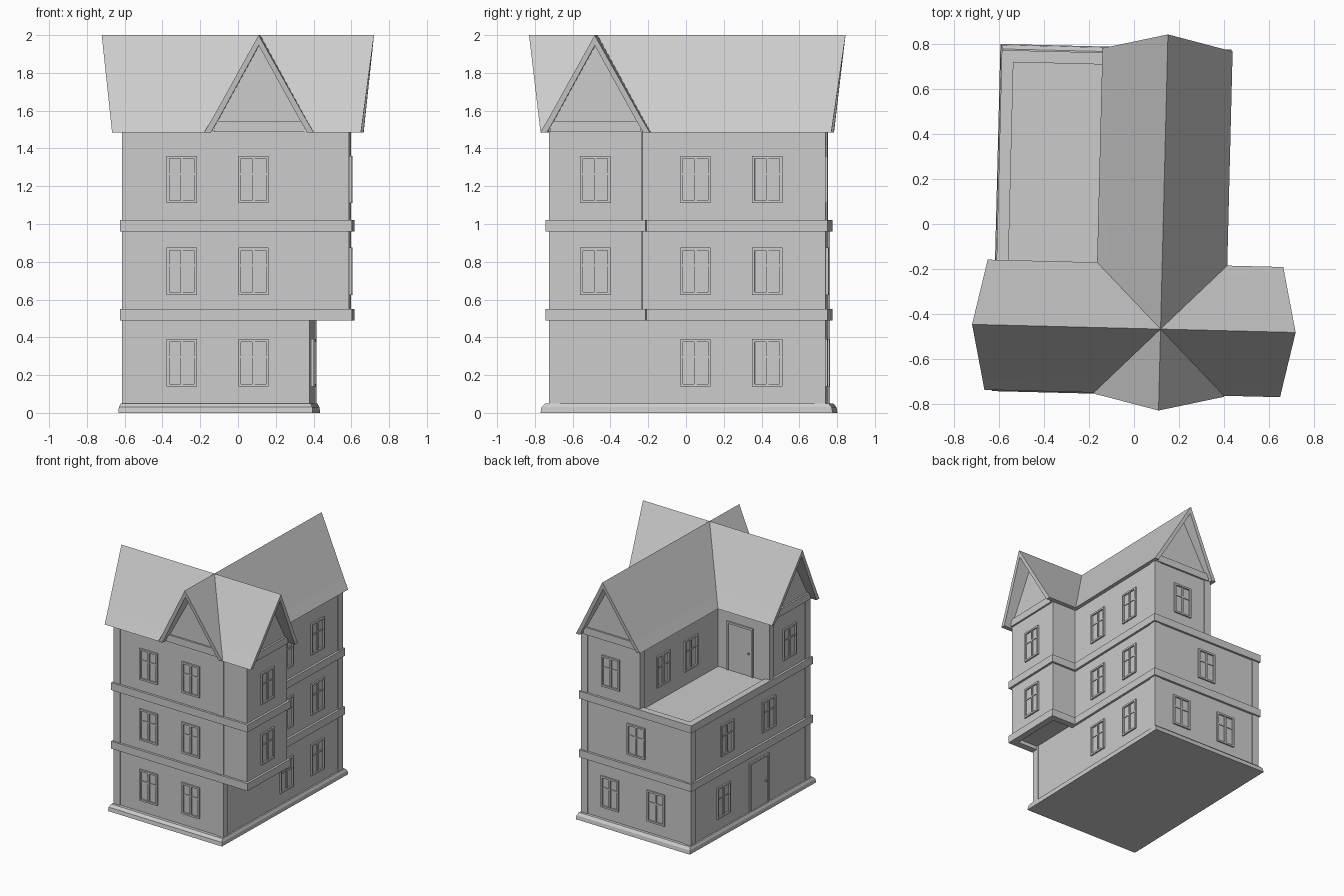
import bpy, bmesh, math
from mathutils import Matrix, Vector

if "Cube" in bpy.data.objects:
    bpy.data.objects.remove(bpy.data.objects["Cube"])

TURN = Matrix.Rotation(-0.025, 4, 'Z')      # whole house is turned very slightly
L, R, F, B = -0.59, 0.39, -0.71, 0.742       # main block walls
BAY, WB, WL = 0.605, -0.218, -0.13           # bay side, front wing back, rear wing left
UC, VC = 0.13, -0.465                        # ridge lines


def finish(name, bm):
    bmesh.ops.recalc_face_normals(bm, faces=bm.faces[:])
    bm.transform(TURN)
    me = bpy.data.meshes.new(name)
    bm.to_mesh(me)
    bm.free()
    ob = bpy.data.objects.new(name, me)
    bpy.context.collection.objects.link(ob)
    return ob


def add_box(bm, lo, hi, m=Matrix()):
    lo, hi = Vector(lo), Vector(hi)
    s = Matrix.Diagonal((*(hi - lo), 1))
    bmesh.ops.create_cube(bm, size=1, matrix=m @ Matrix.Translation((lo + hi) / 2) @ s)


def offset(poly, d):
    """Grow a counter-clockwise right-angled outline by d."""
    out = []
    for i, p in enumerate(poly):
        p = Vector(p)
        a = (p - Vector(poly[i - 1])).normalized()
        b = (Vector(poly[(i + 1) % len(poly)]) - p).normalized()
        out.append(p + d * (Vector((a.y, -a.x)) + Vector((b.y, -b.x))))
    return out


def loft(name, loops, caps=True, closed=False):
    bm = bmesh.new()
    rings = [[bm.verts.new(c) for c in loop] for loop in loops]
    pairs = list(zip(rings, rings[1:])) + ([(rings[-1], rings[0])] if closed else [])
    for a, b in pairs:
        for i in range(len(a)):
            j = (i + 1) % len(a)
            bm.faces.new((a[i], a[j], b[j], b[i]))
    if caps:
        bm.faces.new(rings[0])
        bm.faces.new(rings[-1])
    return finish(name, bm)


def at(poly, z):
    return [(p[0], p[1], z) for p in poly]


def walls(name, poly, z0, z1):
    return loft(name, [at(poly, z0), at(poly, z1)])


def band(name, poly, z0, z1):
    o, i = offset(poly, 0.018), offset(poly, -0.035)
    return loft(name, [at(o, z0), at(o, z1), at(i, z1), at(i, z0)], False, True)


# Floor outlines
ground = [(L, F), (R, F), (R, B), (L, B)]
middle = [(L, F), (BAY, F), (BAY, WB), (R, WB), (R, B), (L, B)]
upper = [(L, F), (BAY, F), (BAY, WB), (R, WB), (R, B), (WL, B), (WL, WB), (L, WB)]

# Sloping plinth, walls and string courses
loft("plinth", [
    at([(-.615, -.76), (.415, -.76), (.415, .787), (-.615, .787)], 0),
    at([(-.612, -.755), (.412, -.755), (.412, .782), (-.612, .782)], .03),
    at([(-.602, -.735), (.402, -.735), (.402, .765), (-.602, .765)], .05)])
walls("ground_floor_walls", ground, 0.04, 0.53)
walls("middle_floor_walls", middle, 0.52, 1.0)
walls("upper_floor_walls", upper, 0.99, 1.5)
band("lower_string_course", middle, 0.49, 0.55)
band("upper_string_course", middle, 0.96, 1.02)

# Corner posts
posts = bmesh.new()


def post(x, y, sx, sy, z0, z1):
    xs = sorted((x + sx * .006, x - sx * .052))
    ys = sorted((y + sy * .006, y - sy * .052))
    add_box(posts, (xs[0], ys[0], z0), (xs[1], ys[1], z1))


for x, sx in ((L, -1), (R, 1)):
    post(x, F, sx, -1, .05, 1.5)
    post(x, B, sx, 1, .05, 1.5 if sx > 0 else .97)
post(WL, B, -1, 1, .99, 1.5)
post(L, WB, -1, 1, .99, 1.5)
finish("corner_posts", posts)


# Roof: two crossing gables, hollowed so the verges overhang the gable walls
def gable(name, prof, along_u, ends, rake):
    loops = []
    for e, s in zip(ends, (-1, 1)):
        loop = []
        for a, z in prof:
            t = e + s * rake * (z - 1.485) / .515
            loop.append((t, VC + a, z) if along_u else (UC + a, t, z))
        loops.append(loop)
    return loft(name, loops)


def profile(hw, kink, kz, top, base):
    return [(-hw, base), (-kink, kz), (0, top), (kink, kz), (hw, base)]


outer = profile(.290, .243, 1.565, 2.0, 1.485)
inner = profile(.275, .214, 1.555, 1.945, 1.45)
attic = profile(.255, .218, 1.56, 1.955, 1.495)

roof = gable("roof", outer, True, (-.648, .670), .062)
tools = [(gable("rear_roof_helper", outer, False, (-.76, .78), .068), 'UNION'),
         (gable("wing_hollow_helper", inner, True, (-.9, .9), 0), 'DIFFERENCE'),
         (gable("rear_hollow_helper", inner, False, (-1, 1), 0), 'DIFFERENCE')]
for tool, op in tools:
    mod = roof.modifiers.new(op, 'BOOLEAN')
    mod.operation, mod.object, mod.solver = op, tool, 'EXACT'
bpy.context.view_layer.update()
baked = bpy.data.meshes.new_from_object(roof.evaluated_get(bpy.context.evaluated_depsgraph_get()))
roof.modifiers.clear()
roof.data = baked
for tool, op in tools:
    bpy.data.objects.remove(tool)

gable("wing_gable_walls", attic, True, (L, BAY), 0)
gable("rear_gable_walls", attic, False, (F, B), 0)
beams = bmesh.new()
for u in (L, BAY):
    add_box(beams, (u - .014, VC - .24, 1.487), (u + .014, VC + .24, 1.545))
for v in (F, B):
    add_box(beams, (UC - .24, v - .014, 1.487), (UC + .24, v + .014, 1.545))
finish("gable_beams", beams)

# Windows and doors: local x runs along the wall, local -y points outwards
ANGLE = {'front': 0, 'right': 90, 'back': 180, 'left': 270}


def placed(u, v, z, side):
    return Matrix.Translation((u, v, z)) @ Matrix.Rotation(math.radians(ANGLE[side]), 4, 'Z')


def frame(bm, m, w, h, t, d, bottom=True):
    for s in (-1, 1):
        a, b = sorted((s * w, s * (w - t)))
        add_box(bm, (a, -d, -h), (b, .01, h), m)
        if s > 0 or bottom:
            a, b = sorted((s * h, s * (h - t)))
            add_box(bm, (-w + t, -d, a), (w - t, .01, b), m)


def window(u, v, z, side):
    bm, m = bmesh.new(), placed(u, v, z, side)
    frame(bm, m, .08, .125, .014, .012)
    add_box(bm, (-.007, -.008, -.111), (.007, .01, .111), m)
    add_box(bm, (-.066, -.006, .025), (.066, .01, .036), m)
    finish(side + "_window", bm)


def door(u, v, z, side):
    bm, m = bmesh.new(), placed(u, v, z + .195, side)
    frame(bm, m, .12, .195, .016, .012, False)
    add_box(bm, (-.104, -.004, -.195), (.104, .01, .179), m)
    add_box(bm, (.075, -.016, -.02), (.087, 0, -.008), m)
    finish(side + "_door", bm)


Z1, Z2, Z3 = .265, .75, 1.235
for z in (Z1, Z2, Z3):
    for u in (-.28, .10):
        window(u, F, z, 'front')
    for v in (.06, .44):
        window(R, v, z, 'right')
for z in (Z2, Z3):
    window(BAY, VC, z, 'right')
for u, z in ((.138, Z1), (-.28, Z1), (-.1, Z2), (UC, Z3)):
    window(u, B, z, 'back')
for u, v, z in ((L, .345, Z1), (L, .30, Z2), (L, -.21, Z2), (L, VC, Z3),
                (WL, .46, Z3), (WL, .12, Z3)):
    window(u, v, z, 'left')
door(L, -.09, .05, 'left')
door(-.33, WB, 1.0, 'back')
